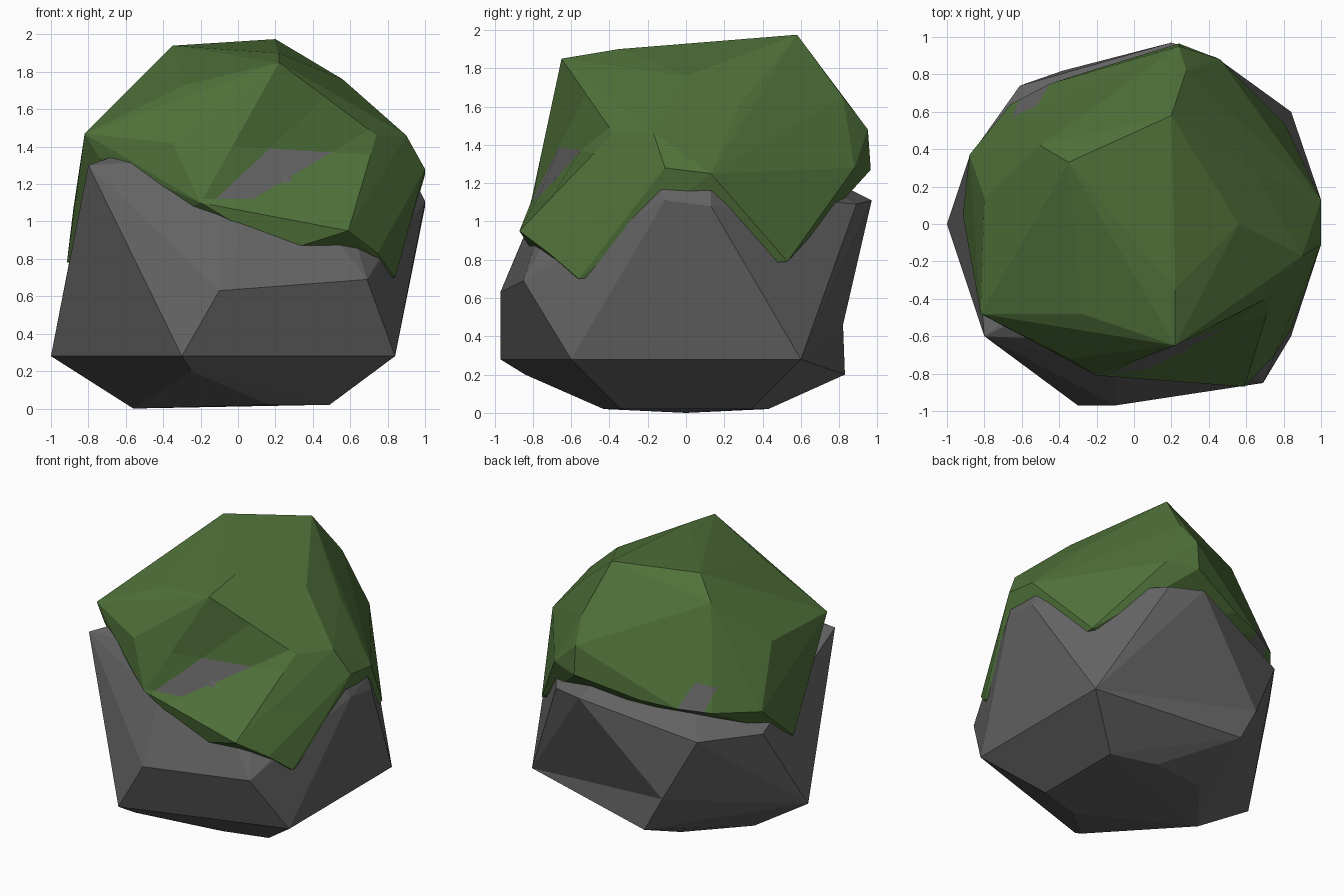
import bpy
import bmesh
from math import radians
from mathutils import Vector

default_cube = bpy.data.objects.get("Cube")
if default_cube:
    bpy.data.objects.remove(default_cube, do_unlink=True)


def make_material(name, colour):
    material = bpy.data.materials.new(name)
    material.use_nodes = True
    material.diffuse_color = colour
    shader = material.node_tree.nodes["Principled BSDF"]
    shader.inputs["Base Color"].default_value = colour
    shader.inputs["Roughness"].default_value = 0.9
    return material


def faceted_hull(points, hollow_edge=None):
    """Flat-sided convex shape; hollow_edge is a ridge turned into a crease."""
    bm = bmesh.new()
    for point in points:
        bm.verts.new(point)
    result = bmesh.ops.convex_hull(bm, input=bm.verts[:])
    leftovers = set(result["geom_interior"]) | set(result["geom_unused"])
    spare = [v for v in leftovers if isinstance(v, bmesh.types.BMVert)]
    if spare:
        bmesh.ops.delete(bm, geom=spare, context="VERTS")
    if hollow_edge:
        ends = [min(bm.verts, key=lambda v: (v.co - Vector(end)).length)
                for end in hollow_edge]
        ridge = bm.edges.get(ends)
        if ridge:
            bmesh.utils.edge_rotate(ridge, True)
    # Merge nearly level triangles into broad chiselled panels
    bmesh.ops.dissolve_limit(bm, angle_limit=radians(2),
                             verts=bm.verts[:], edges=bm.edges[:])
    bmesh.ops.recalc_face_normals(bm, faces=bm.faces[:])
    return bm


def finish_part(name, bm, materials):
    mesh = bpy.data.meshes.new(name)
    bm.to_mesh(mesh)
    bm.free()
    for material in materials:
        mesh.materials.append(material)
    part = bpy.data.objects.new(name, mesh)
    bpy.context.scene.collection.objects.link(part)
    return part


def cut_bare_patch(bm, side, outline):
    """Cut an x-z outline into the front (-1) or back (1) and mark it bare."""
    walls = []
    for (ax, az), (bx, bz) in zip(outline, outline[1:] + outline[:1]):
        walls.append((Vector((ax, 0, az)), Vector((bz - az, 0, ax - bx))))
    for origin, inward in walls:
        facing = [f for f in bm.faces if f.normal.y * side > 0.2]
        edges = {e for f in facing for e in f.edges}
        verts = {v for f in facing for v in f.verts}
        bmesh.ops.bisect_plane(bm, geom=facing + list(edges) + list(verts),
                               plane_co=origin, plane_no=inward, dist=0.0001)
    for face in bm.faces:
        centre = face.calc_center_median()
        inside = all((centre - o).dot(n) > 0 for o, n in walls)
        if inside and face.normal.y * side > 0.2:
            face.material_index = 1


stone = make_material("stone grey", (0.125, 0.125, 0.125, 1))
moss = make_material("moss green", (0.08, 0.168, 0.042, 1))

# Boulder: a chipped base, a wide waist and broken shoulders
base = [(-.56, 0, 0), (-.24, .4, .02), (.16, .43, .02), (.49, .34, .02),
        (.49, -.34, .02), (.17, -.43, .02)]
left_waist, back_waist, right_waist = (.84, .6, .28), (-.38, .82, .46), (-1, 0, .28)
front_waist, front_chip = (-.3, -.97, .28), (.69, -.85, .69)
waist = [left_waist, back_waist, right_waist, front_waist, front_chip,
         (-.25, -.84, .2), (.84, -.6, .28), (-.1, -.97, .63)]
shoulders = [(-.8, -.6, 1.3), (-.6, -.5, 1.37),
             (-.88, .36, .9), (-.61, .74, .91),
             (.2, .97, 1.11), (.44, .89, 1.09),
             (1, -.11, 1.11), (1, .13, 1.08),
             (.97, -.13, 1.17), (.97, .13, 1.16),
             (-.1, -.78, 1.08), (.17, -.64, 1.36), (.5, -.5, 1.33),
             (0, 0, 1.6)]
boulder = faceted_hull(base + waist + shoulders, (front_waist, front_chip))
finish_part("boulder", boulder, [stone])

# Foot of the boulder jutting out at the back
foot = base[:4] + [left_waist, back_waist, right_waist, (-.24, .83, .2)]
finish_part("boulder_foot", faceted_hull(foot), [stone])

# Moss cap: a faceted crown, with pointed tips hanging over the shoulders
front_peak, front_tip = (.22, -.65, 1.85), (.59, -.87, .95)
crown = [front_peak, (.2, .58, 1.975), (-.35, .33, 1.94),
         (-.28, -.48, 1.73), (-.5, .42, 1.79), (.22, -.35, 1.9),
         (.56, 0, 1.76), (.64, .28, 1.61), (.28, .82, 1.65)]
brim = [(-.82, -.48, 1.47), (-.8, .14, 1.48), (-.35, -.72, 1.42),
        (.74, -.38, 1.46), (.9, -.17, 1.46), (.24, .95, 1.48),
        (1, -.11, 1.28), (1, .13, 1.25),
        (.46, .88, 1.28), (.24, .965, 1.27)]
tips = [front_tip, (-.2, -.81, 1.1), (.24, -.8, .84), (.745, -.71, .83),
        (-.34, -.7, 1.25), (-.74, -.5, 1.34), (.84, -.56, .7),
        (.81, .53, .79), (-.915, .05, .78), (-.88, .37, 1.07),
        (-.66, .64, 1.1), (-.45, .75, 1.12), (-.2, .83, 1.15)]
cap = faceted_hull(crown + brim + tips, (front_peak, front_tip))

# Bare stone showing through the moss at the front and the back
cut_bare_patch(cap, -1, [(-.12, 1.12), (.17, 1.39), (.5, 1.37), (.08, 1.12)])
cut_bare_patch(cap, 1, [(-.6, 1.05), (-.65, 1.26), (-.52, 1.29), (-.42, 1.05)])
finish_part("moss_cap", cap, [moss, stone])
